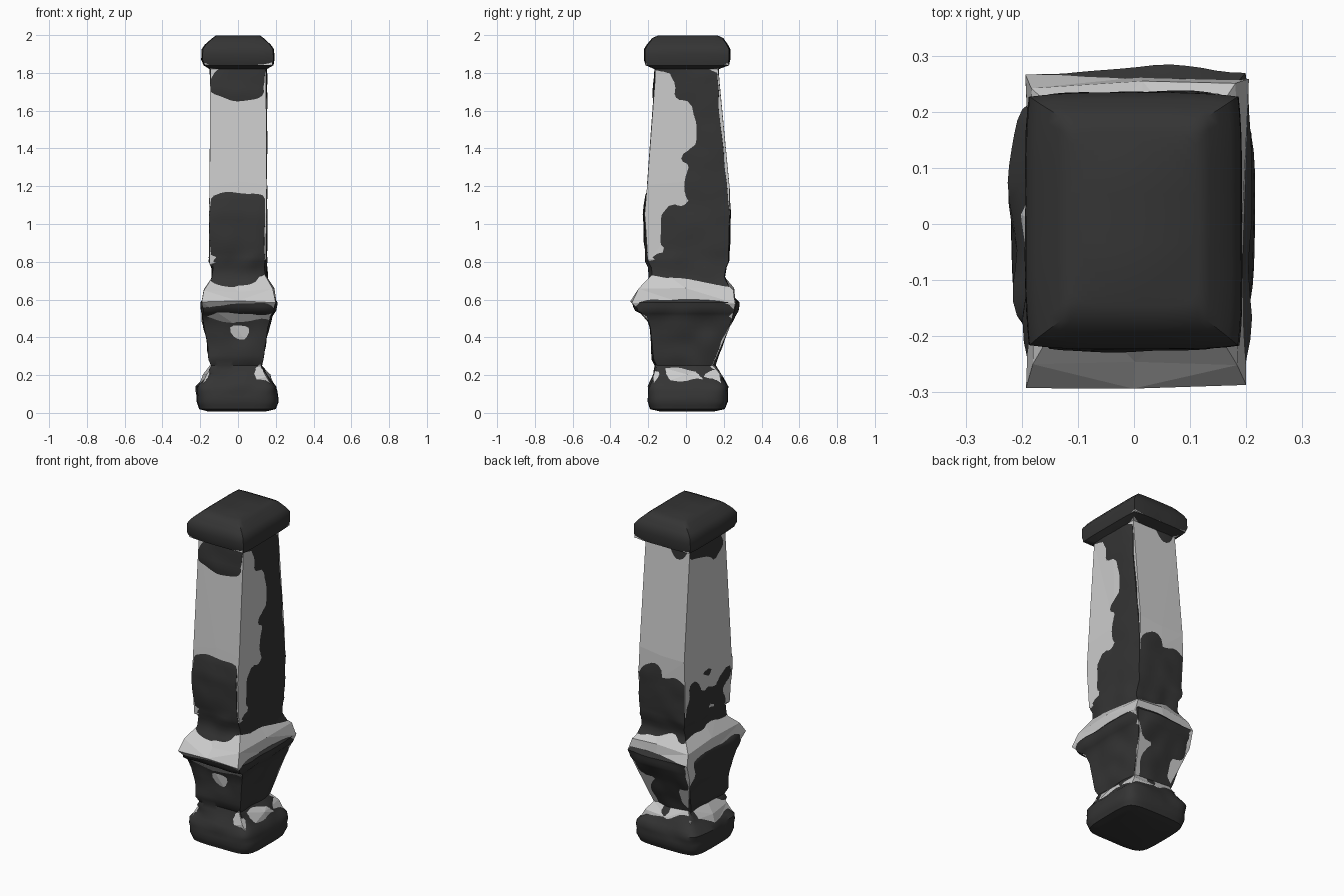
import bpy, bmesh, random
from mathutils import Vector, noise

random.seed(7)
dark = bpy.data.materials.new("charcoal")
dark.diffuse_color = (0.035, 0.035, 0.035, 1)


def unit_square(n):
    """Points around the edge of a -1..1 square, n per side."""
    pts = [(-1 + 2 * i / n, -1) for i in range(n)]
    for _ in range(3):
        pts += [(-v, u) for u, v in pts[-n:]]
    return pts


def refine(rings, step):
    """Insert in-between rings along a profile."""
    out = [rings[0]]
    for a, b in zip(rings, rings[1:]):
        k = max(1, round(max(abs(p - q) for p, q in zip(a, b)) / step))
        out += [tuple(p + (q - p) * i / k for p, q in zip(a, b)) for i in range(1, k + 1)]
    return out


def loft(name, rings, n, rounding, warp):
    """Skin rectangular rings (z, left, right, front, back) into a closed column."""
    bm = bmesh.new()
    rows = []
    for z, x0, x1, y0, y1 in rings:
        row = []
        r = rounding + (0.09 if z < 0.22 else 0)       # the foot has rounder corners
        for u, v in unit_square(n):
            f = 1 - r * (u * v) ** 4
            p = Vector(((x0 + x1) / 2 + (x1 - x0) / 2 * u * f,
                        (y0 + y1) / 2 + (y1 - y0) / 2 * v * f, z))
            row.append(bm.verts.new(warp(p, u, v)))
        rows.append(row)
    m = 4 * n
    for a, b in zip(rows, rows[1:]):
        for i in range(m):
            j = (i + 1) % m
            bm.faces.new((a[i], a[j], b[j], b[i]))
    bm.faces.new(rows[0][::-1])
    bm.faces.new(rows[-1])
    bmesh.ops.triangulate(bm, faces=bm.faces[:])
    bmesh.ops.recalc_face_normals(bm, faces=bm.faces[:])
    mesh = bpy.data.meshes.new(name)
    bm.to_mesh(mesh)
    bm.free()
    ob = bpy.data.objects.new(name, mesh)
    bpy.context.collection.objects.link(ob)
    return ob


# Faceted stone core: foot, waist, collar, shaft, cap
core = [
    (0.03, -.18, .18, -.17, .18), (0.14, -.208, .20, -.19, .21),
    (0.20, -.175, .165, -.18, .19), (0.26, -.13, .12, -.15, .145),
    (0.48, -.182, .157, -.187, .23), (0.59, -.19, .208, -.283, .27),
    (0.65, -.18, .192, -.24, .25), (0.76, -.105, .115, -.14, .15),
    (0.80, -.148, .146, -.2, .222), (1.03, -.152, .15, -.218, .232),
    (1.20, -.15, .15, -.205, .23), (1.82, -.148, .148, -.16, .17),
    (1.845, -.18, .183, -.212, .226), (1.88, -.18, .18, -.21, .22),
    (1.98, -.12, .12, -.15, .17)]


def chip(p, u, v):
    a = 0.003 if p.z > 0.79 else 0.012
    drop = random.uniform(-0.025, 0.03) if 0.79 < p.z < 1.3 else random.uniform(-a, a)
    return p + Vector((random.uniform(-a, a), random.uniform(-a, a), drop))


loft("stone_core", core, 2, 0, chip)

# Smooth dark coating that surfaces through the core in patches
coat = [
    (0.008, -.16, .15, -.14, .15), (0.02, -.205, .20, -.19, .205),
    (0.06, -.219, .215, -.203, .222), (0.14, -.217, .207, -.2, .222),
    (0.185, -.18, .17, -.18, .195), (0.25, -.135, .125, -.157, .15),
    (0.28, -.148, .133, -.17, .162), (0.45, -.182, .158, -.19, .228),
    (0.51, -.186, .178, -.21, .253), (0.54, -.188, .2, -.265, .27),
    (0.585, -.19, .207, -.286, .28), (0.62, -.17, .18, -.245, .25),
    (0.72, -.14, .155, -.19, .205), (0.77, -.136, .15, -.195, .215),
    (0.80, -.148, .15, -.21, .228), (0.90, -.153, .152, -.22, .234),
    (1.05, -.153, .152, -.227, .236), (1.15, -.147, .151, -.215, .23),
    (1.20, -.143, .15, -.197, .223), (1.62, -.141, .149, -.166, .175),
    (1.70, -.145, .151, -.176, .18), (1.82, -.15, .152, -.166, .173),
    (1.84, -.182, .188, -.213, .228), (1.87, -.194, .193, -.223, .234),
    (1.925, -.192, .191, -.223, .234), (1.95, -.175, .173, -.208, .222),
    (1.985, -.135, .135, -.178, .197), (1.999, -.115, .115, -.145, .165)]


def ripple(p, u, v):
    amp = 0.014 if p.z < 0.85 else 0.006
    if p.z > 1.83 or p.z < 0.1:
        amp = 0.0015
    d = amp * noise.noise(p * 9)
    q = p + Vector((d * u, d * v, 0))
    if u > 0.99 and 0.85 < p.z < 1.8:       # coating thickens toward the back on the right face
        q.x += 0.006 * v
    return q


shell = loft("dark_coating", refine(coat, 0.025), 14, 0.03, ripple)
shell.data.materials.append(dark)
bpy.ops.object.select_all(action='DESELECT')
shell.select_set(True)
bpy.context.view_layer.objects.active = shell
bpy.ops.object.shade_smooth_by_angle(angle=0.7)
